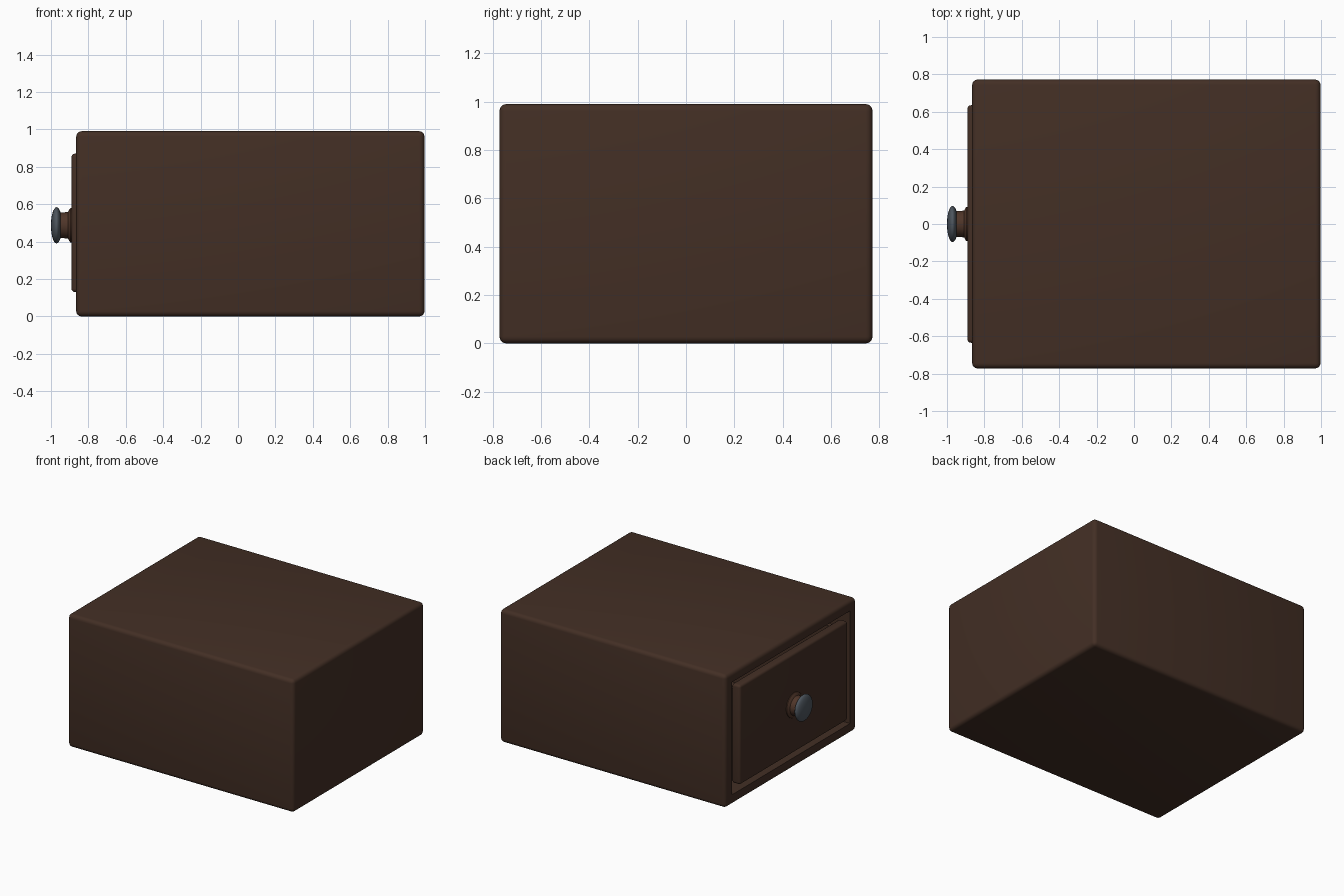
import bpy, bmesh, math
from mathutils import Matrix, Vector

if "Cube" in bpy.data.objects:
    bpy.data.objects.remove(bpy.data.objects["Cube"])


def material(name, rgb):
    m = bpy.data.materials.new(name)
    m.diffuse_color = (*rgb, 1)
    m.use_nodes = True
    m.node_tree.nodes["Principled BSDF"].inputs["Base Color"].default_value = m.diffuse_color
    return m


wood = material("dark wood", (0.056, 0.028, 0.018))
neck_wood = material("reddish wood", (0.078, 0.036, 0.022))
metal = material("grey metal", (0.075, 0.092, 0.112))


def finish(name, bm, mat, angle=40):
    bmesh.ops.recalc_face_normals(bm, faces=bm.faces)
    mesh = bpy.data.meshes.new(name)
    bm.to_mesh(mesh)
    bm.free()
    mesh.materials.append(mat)
    ob = bpy.data.objects.new(name, mesh)
    bpy.context.collection.objects.link(ob)
    bpy.ops.object.select_all(action='DESELECT')
    ob.select_set(True)
    bpy.context.view_layer.objects.active = ob
    bpy.ops.object.shade_smooth_by_angle(angle=math.radians(angle))
    return ob


def box(lo, hi, bevel=0.0):
    bm = bmesh.new()
    lo, hi = Vector(lo), Vector(hi)
    mat = Matrix.Translation((lo + hi) / 2) @ Matrix.Diagonal((*(hi - lo), 1))
    bmesh.ops.create_cube(bm, size=1, matrix=mat)
    if bevel:
        bmesh.ops.bevel(bm, geom=bm.edges[:], offset=bevel, segments=4,
                        profile=0.5, affect='EDGES')
    return bm


def hollow(bm, direction, rim, depth):
    """Inset the large face that looks along direction and sink it."""
    bm.normal_update()
    d = Vector(direction)
    face = max((f for f in bm.faces if f.normal.dot(d) > 0.99),
               key=lambda f: f.calc_area())
    bmesh.ops.inset_individual(bm, faces=[face], thickness=rim)
    bmesh.ops.inset_individual(bm, faces=[face], thickness=0, depth=-depth)


def lathe(name, profile, mat, z, sides=40):
    """Turn (x, radius) points about a line along x."""
    bm = bmesh.new()
    rings = []
    for x, r in profile:
        rings.append([bm.verts.new((x, r * math.cos(2 * math.pi * i / sides),
                                    z + r * math.sin(2 * math.pi * i / sides)))
                      for i in range(sides)])
    for a, b in zip(rings, rings[1:]):
        for i in range(sides):
            j = (i + 1) % sides
            bm.faces.new((a[i], a[j], b[j], b[i]))
    bm.faces.new(rings[0])
    bm.faces.new(rings[-1])
    return finish(name, bm, mat)


# cabinet shell, open at the drawer end
bm = box((-0.865, -0.772, 0), (0.997, 0.772, 0.99), 0.028)
hollow(bm, (-1, 0, 0), 0.067, 1.77)
finish("cabinet_shell", bm, wood)

# drawer front and the tray behind it
finish("drawer_front", box((-0.89, -0.635, 0.13), (-0.82, 0.635, 0.87), 0.018), wood)
bm = box((-0.825, -0.62, 0.14), (0.85, 0.62, 0.82))
hollow(bm, (0, 0, 1), 0.05, 0.63)
finish("drawer_tray", bm, wood)

# knob: turned neck with flared foot, and a domed cap
KNOB_Z = 0.487
lathe("knob_neck", [(-0.88, 0.092), (-0.896, 0.092), (-0.902, 0.084),
                    (-0.908, 0.072), (-0.93, 0.069), (-0.96, 0.069)],
      neck_wood, KNOB_Z)
cap = []
for k in range(15):
    t = math.pi * (k + 0.4) / 14.8
    cap.append((-0.97 + 0.03 * math.cos(t), 0.097 * math.sin(t)))
lathe("knob_cap", cap, metal, KNOB_Z)
